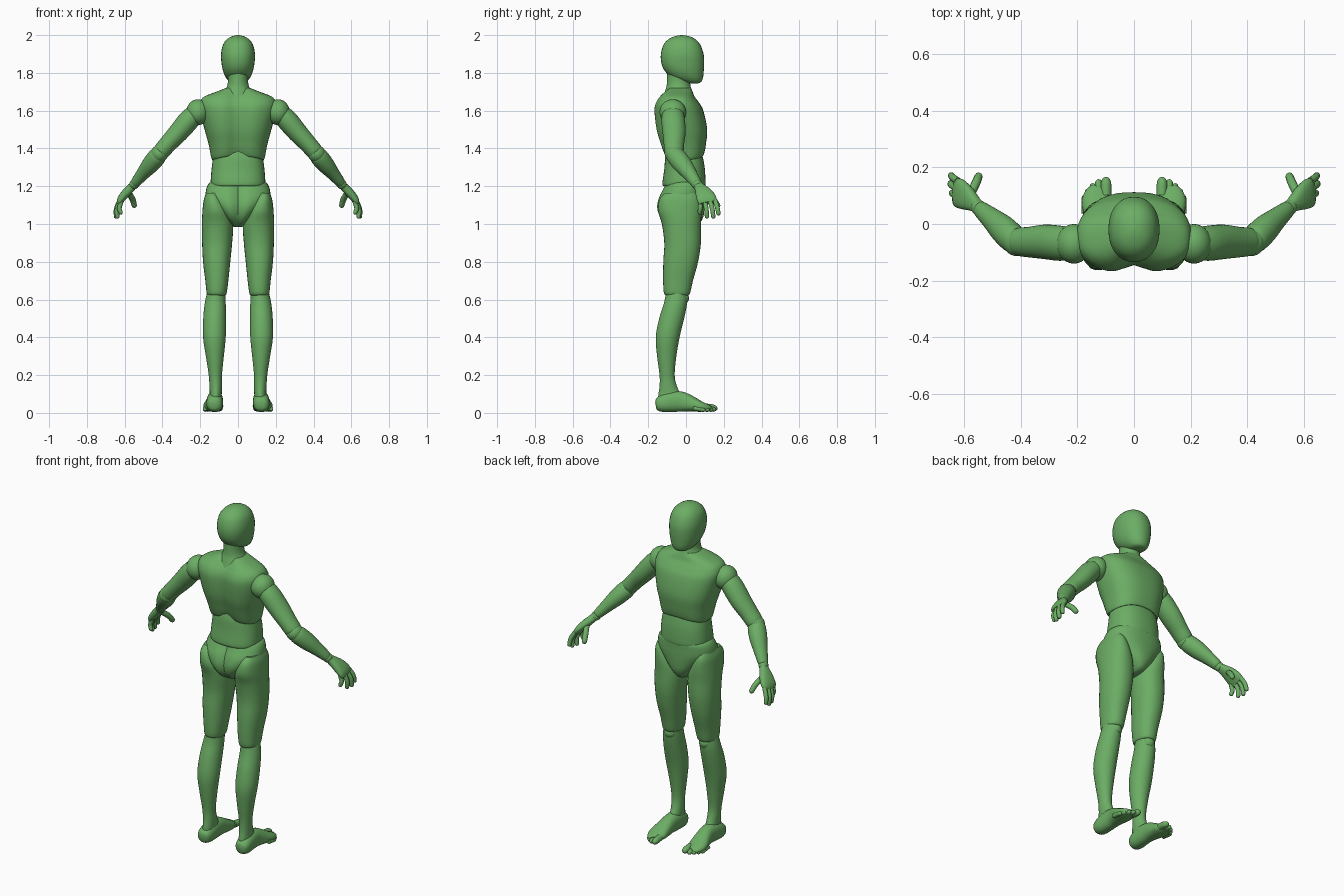
import bpy, bmesh, math
from mathutils import Vector

green = bpy.data.materials.new("mannequin green")
green.diffuse_color = (0.15, 0.42, 0.13, 1)


def smooth_rows(rows, steps=4):
    """Catmull-Rom interpolation between rows of numbers."""
    out = []
    for i in range(len(rows) - 1):
        p0, p1, p2, p3 = (rows[max(i - 1, 0)], rows[i], rows[i + 1],
                          rows[min(i + 2, len(rows) - 1)])
        for s in range(steps):
            t = s / steps
            out.append([0.5 * (2 * b + (c - a) * t + (2 * a - 5 * b + 4 * c - d) * t * t
                               + (3 * b - a - 3 * c + d) * t ** 3)
                        for a, b, c, d in zip(p0, p1, p2, p3)])
    out.append(list(rows[-1]))
    return out


def finish(name, bm, side=1):
    bmesh.ops.recalc_face_normals(bm, faces=bm.faces)
    if side < 0:
        for v in bm.verts:
            v.co.x = -v.co.x
        bmesh.ops.reverse_faces(bm, faces=bm.faces)
    mesh = bpy.data.meshes.new(name)
    bm.to_mesh(mesh)
    bm.free()
    mesh.shade_smooth()
    mesh.set_sharp_from_angle(angle=math.radians(40))
    mesh.materials.append(green)
    obj = bpy.data.objects.new(name, mesh)
    bpy.context.collection.objects.link(obj)


def loft(name, rings, power=2.0, n=32, side=1, shape=None):
    """Skin superellipse rings given as (centre, u axis, v axis)."""
    bm = bmesh.new()
    loops = []
    for c, u, v in rings:
        loop = []
        for k in range(n):
            a = 2 * math.pi * k / n
            cu, sv = math.cos(a), math.sin(a)
            co = (c + u * math.copysign(abs(cu) ** (2 / power), cu)
                  + v * math.copysign(abs(sv) ** (2 / power), sv))
            loop.append(bm.verts.new(shape(co) if shape else co))
        loops.append(loop)
    for a, b in zip(loops, loops[1:]):
        for k in range(n):
            bm.faces.new((a[k], a[(k + 1) % n], b[(k + 1) % n], b[k]))
    bm.faces.new(loops[0])
    bm.faces.new(loops[-1])
    finish(name, bm, side)


def upright(name, rows, **kw):
    """Rows of z, x min, x max, y min, y max."""
    loft(name, [(Vector(((a + b) / 2, (c + d) / 2, z)),
                 Vector(((b - a) / 2, 0, 0)), Vector((0, (d - c) / 2, 0)))
                for z, a, b, c, d in smooth_rows(rows)], **kw)


def centred(name, rows, **kw):
    """Rows of z, half width, y min, y max."""
    upright(name, [(z, -w, w, c, d) for z, w, c, d in rows], **kw)


def tube(name, rows, hint=(0, 1, 0), **kw):
    """Rows of x, y, z, radius along hint, other radius; rings follow the path."""
    rows = smooth_rows(rows)
    pts = [Vector(r[:3]) for r in rows]
    rings = []
    for i, r in enumerate(rows):
        t = (pts[min(i + 1, len(pts) - 1)] - pts[max(i - 1, 0)]).normalized()
        u = Vector(hint)
        u = (u - t * u.dot(t)).normalized()
        rings.append((pts[i], u * r[3], t.cross(u) * r[4]))
    loft(name, rings, **kw)


def digit(name, points, r, side, hint=(0, 1, 0)):
    """Finger or toe with a rounded end."""
    p, q = Vector(points[-2]), Vector(points[-1])
    d = (q - p).normalized()
    rows = [(*pt, r, r) for pt in points[:-1]]
    rows += [(*(q - d * r), r * 0.92, r * 0.92),
             (*(q - d * r * 0.3), r * 0.65, r * 0.65), (*q, r * 0.1, r * 0.1)]
    tube(name, rows, hint=hint, n=12, side=side)


def ball(name, centre, radii, side):
    bm = bmesh.new()
    bmesh.ops.create_uvsphere(bm, u_segments=28, v_segments=18, radius=1)
    for v in bm.verts:
        v.co = Vector(c + r * k for c, r, k in zip(centre, radii, v.co))
    finish(name, bm, side)


def back_groove(depth, width, arc=0.0):
    """Hollow along the spine, plus an optional raised middle of the lower edge."""
    def shape(co):
        g = math.exp(-(co.x / width) ** 2)
        if co.y < -0.05:
            co.y += depth * g * min(1, (-0.05 - co.y) / 0.05)
        if arc and co.z < 1.40:
            co.z += arc * max(0, 1 - (co.x / 0.14) ** 2) * (1.40 - co.z) / 0.06
        return co
    return shape


# Head and neck
centred("head", [(1.745, 0.02, 0.015, 0.065), (1.752, 0.043, -0.02, 0.08),
                 (1.775, 0.064, -0.075, 0.09), (1.81, 0.079, -0.112, 0.094),
                 (1.85, 0.087, -0.13, 0.096), (1.90, 0.090, -0.133, 0.093),
                 (1.95, 0.079, -0.118, 0.075), (1.98, 0.056, -0.09, 0.047),
                 (1.995, 0.028, -0.055, 0.012), (2.0, 0.003, -0.025, -0.018)], power=2.2)
centred("neck", [(1.66, 0.09, -0.125, 0.045), (1.70, 0.075, -0.112, 0.035),
                 (1.73, 0.058, -0.103, 0.024), (1.77, 0.053, -0.1, 0.022),
                 (1.83, 0.06, -0.1, 0.03)])

# Trunk
centred("chest", [(1.34, 0.128, -0.11, 0.083), (1.345, 0.14, -0.121, 0.093),
                  (1.42, 0.155, -0.143, 0.105), (1.50, 0.177, -0.166, 0.112),
                  (1.60, 0.200, -0.175, 0.092), (1.645, 0.200, -0.165, 0.067),
                  (1.675, 0.178, -0.145, 0.045), (1.70, 0.115, -0.125, 0.035),
                  (1.72, 0.065, -0.108, 0.025)],
        power=2.5, n=48, shape=back_groove(0.03, 0.05, 0.022))
centred("abdomen", [(1.20, 0.138, -0.118, 0.098), (1.215, 0.145, -0.125, 0.103),
                    (1.29, 0.140, -0.115, 0.100), (1.35, 0.132, -0.11, 0.09),
                    (1.39, 0.125, -0.10, 0.08)], power=2.4, n=40)
centred("pelvis", [(0.985, 0.022, -0.075, 0.04), (1.0, 0.04, -0.115, 0.07),
                   (1.04, 0.082, -0.148, 0.092), (1.09, 0.13, -0.159, 0.098),
                   (1.14, 0.168, -0.148, 0.1), (1.18, 0.169, -0.128, 0.1),
                   (1.21, 0.158, -0.113, 0.1), (1.222, 0.145, -0.105, 0.092)],
        power=2.3, n=40, shape=back_groove(0.025, 0.025))

for side, label in ((1, "left"), (-1, "right")):
    # Leg
    upright(label + "_thigh", [
        (0.622, 0.068, 0.157, -0.105, 0.012), (0.635, 0.06, 0.166, -0.117, 0.022),
        (0.70, 0.051, 0.173, -0.121, 0.037), (0.80, 0.041, 0.185, -0.12, 0.064),
        (0.90, 0.031, 0.190, -0.115, 0.079), (1.0, 0.026, 0.191, -0.128, 0.08),
        (1.07, 0.047, 0.188, -0.148, 0.082), (1.13, 0.08, 0.181, -0.14, 0.075),
        (1.165, 0.105, 0.168, -0.11, 0.055)], power=2.2, side=side)
    upright(label + "_calf", [
        (0.05, 0.088, 0.155, -0.15, -0.03), (0.10, 0.086, 0.15, -0.146, -0.03),
        (0.14, 0.085, 0.151, -0.14, -0.048), (0.20, 0.085, 0.155, -0.14, -0.06),
        (0.30, 0.075, 0.170, -0.153, -0.051), (0.40, 0.065, 0.185, -0.16, -0.034),
        (0.50, 0.064, 0.184, -0.142, -0.01), (0.58, 0.065, 0.176, -0.117, 0.006),
        (0.64, 0.067, 0.163, -0.105, 0.01)], side=side)
    ball(label + "_kneecap", (0.115, -0.018, 0.608), (0.036, 0.034, 0.034), side)

    # Foot, lofted from heel to toes
    tube(label + "_foot", [
        (0.125, -0.16, 0.04, 0.015, 0.018), (0.125, -0.15, 0.042, 0.034, 0.034),
        (0.124, -0.12, 0.05, 0.043, 0.047), (0.122, -0.07, 0.06, 0.043, 0.055),
        (0.122, -0.02, 0.059, 0.042, 0.052), (0.126, 0.03, 0.047, 0.048, 0.041),
        (0.131, 0.075, 0.034, 0.053, 0.029), (0.127, 0.105, 0.028, 0.046, 0.021),
        (0.118, 0.125, 0.024, 0.030, 0.014)], hint=(1, 0, 0), power=2.3, side=side)
    for i, (x, y, r) in enumerate([(0.099, 0.166, 0.019), (0.125, 0.158, 0.0135),
                                   (0.145, 0.144, 0.013), (0.162, 0.125, 0.0125),
                                   (0.174, 0.103, 0.012)]):
        digit(f"{label}_toe_{i + 1}", [(x, y - 0.065, r + 0.012), (x, y - 0.03, r + 0.008),
                                       (x, y, r + 0.002)], r, side, hint=(1, 0, 0))

    # Arm
    ball(label + "_shoulder", (0.212, -0.07, 1.592), (0.062, 0.07, 0.068), side)
    tube(label + "_upper_arm", [
        (0.215, -0.07, 1.595, 0.055, 0.048), (0.26, -0.068, 1.55, 0.062, 0.056),
        (0.315, -0.063, 1.485, 0.061, 0.053), (0.37, -0.064, 1.425, 0.054, 0.047),
        (0.405, -0.063, 1.385, 0.05, 0.045), (0.415, -0.063, 1.374, 0.042, 0.038)],
         side=side)
    ball(label + "_elbow", (0.416, -0.063, 1.372), (0.046, 0.05, 0.046), side)
    tube(label + "_forearm", [
        (0.415, -0.062, 1.372, 0.042, 0.038), (0.428, -0.052, 1.357, 0.05, 0.048),
        (0.463, -0.018, 1.315, 0.05, 0.046), (0.505, 0.02, 1.265, 0.039, 0.035),
        (0.54, 0.05, 1.222, 0.03, 0.027), (0.548, 0.057, 1.212, 0.024, 0.021)], side=side)
    ball(label + "_wrist", (0.549, 0.058, 1.21), (0.026, 0.028, 0.026), side)

    # Hand
    tube(label + "_palm", [
        (0.548, 0.057, 1.212, 0.022, 0.019), (0.565, 0.072, 1.193, 0.029, 0.022),
        (0.592, 0.092, 1.165, 0.044, 0.023), (0.618, 0.109, 1.133, 0.052, 0.02),
        (0.630, 0.115, 1.112, 0.046, 0.013)], power=2.4, side=side)
    fingers = {"index": ((0.622, 0.152, 1.128), (0.641, 0.165, 1.09), (0.647, 0.174, 1.045)),
               "middle": ((0.627, 0.127, 1.122), (0.645, 0.139, 1.08), (0.646, 0.146, 1.028)),
               "ring": ((0.626, 0.101, 1.118), (0.641, 0.108, 1.075), (0.638, 0.112, 1.028)),
               "little": ((0.617, 0.076, 1.12), (0.628, 0.075, 1.085), (0.618, 0.072, 1.05)),
               "thumb": ((0.580, 0.1, 1.168), (0.558, 0.145, 1.13), (0.546, 0.176, 1.088))}
    for finger, pts in fingers.items():
        digit(f"{label}_{finger}_finger", pts, 0.0155 if finger == "thumb" else 0.0125,
              side, hint=(1, 0.3, 0))
